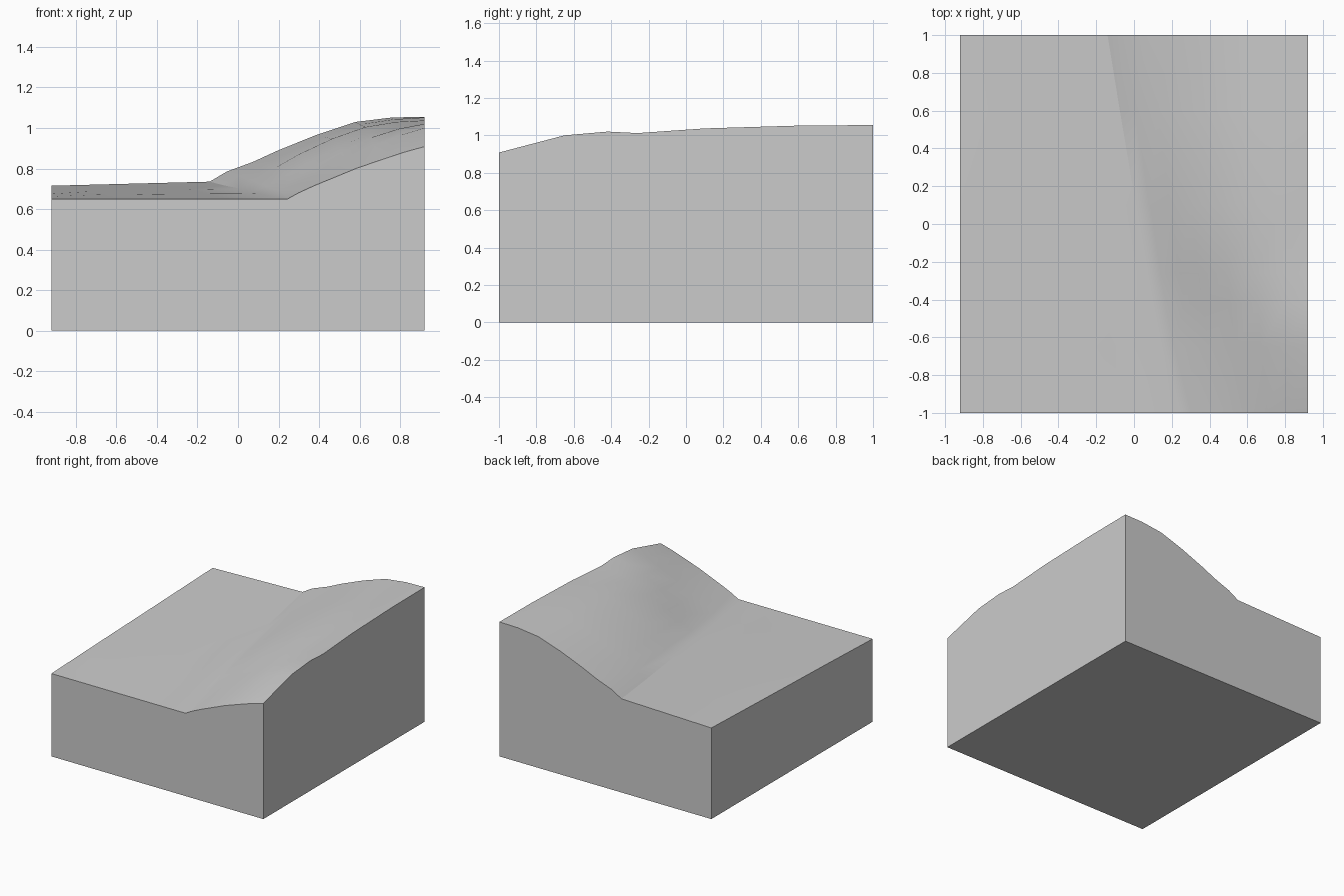
import bpy, bmesh, math

if "Cube" in bpy.data.objects:
    bpy.data.objects.remove(bpy.data.objects["Cube"])

HALF_W = 0.92
# Fractions across the hillside, from the valley crease to the right edge
T = [0, .08, .2, .32, .5, .68, .85, 1]
# Cross-sections: y, crease x, left edge height, hillside heights
SECTIONS = [
    (-1.00, .245, .650, [.650, .680, .717, .750, .800, .842, .880, .908]),
    (-0.65, .150, .662, [.665, .685, .730, .775, .845, .915, .965, 1.00]),
    (-0.42, .100, .670, [.677, .700, .748, .797, .880, .953, .997, 1.02]),
    (-0.26, .070, .675, [.683, .712, .770, .825, .905, .970, 1.00, 1.012]),
    (0.10, .010, .686, [.700, .737, .808, .870, .947, 1.005, 1.03, 1.037]),
    (0.60, -.075, .702, [.718, .763, .820, .878, .957, 1.017, 1.043, 1.052]),
    (1.00, -.140, .715, [.735, .785, .832, .890, .967, 1.03, 1.052, 1.055]),
]


def section_points(section):
    y, crease, left_z, heights = section
    pts = []
    # Flat plain left of the crease
    for i in range(4):
        f = i / 4
        pts.append((-HALF_W + (crease + HALF_W) * f, y, left_z + (heights[0] - left_z) * f))
    # Hillside
    pts += [(crease + (HALF_W - crease) * t, y, z) for t, z in zip(T, heights)]
    return pts


bm = bmesh.new()
top = [[bm.verts.new(p) for p in section_points(s)] for s in SECTIONS]
corners = {(i, j): bm.verts.new((top[i][j].co.x, top[i][j].co.y, 0))
           for i in (0, -1) for j in (0, -1)}

# Terrain surface
for a, b in zip(top, top[1:]):
    for j in range(len(a) - 1):
        bm.faces.new((a[j], a[j + 1], b[j + 1], b[j]))

# Block walls and base
c = corners
bm.faces.new([c[0, 0], c[0, -1]] + top[0][::-1])
bm.faces.new([c[-1, -1], c[-1, 0]] + top[-1])
bm.faces.new([c[0, -1], c[-1, -1]] + [r[-1] for r in top[::-1]])
bm.faces.new([c[-1, 0], c[0, 0]] + [r[0] for r in top])
bm.faces.new([c[0, 0], c[-1, 0], c[-1, -1], c[0, -1]])
bmesh.ops.recalc_face_normals(bm, faces=bm.faces[:])

mesh = bpy.data.meshes.new("terrain_block")
bm.to_mesh(mesh)
bm.free()
terrain = bpy.data.objects.new("terrain_block", mesh)
bpy.context.collection.objects.link(terrain)

# Smooth hillside, sharp crease and block edges
bpy.context.view_layer.objects.active = terrain
terrain.select_set(True)
bpy.ops.object.shade_smooth_by_angle(angle=math.radians(25))
